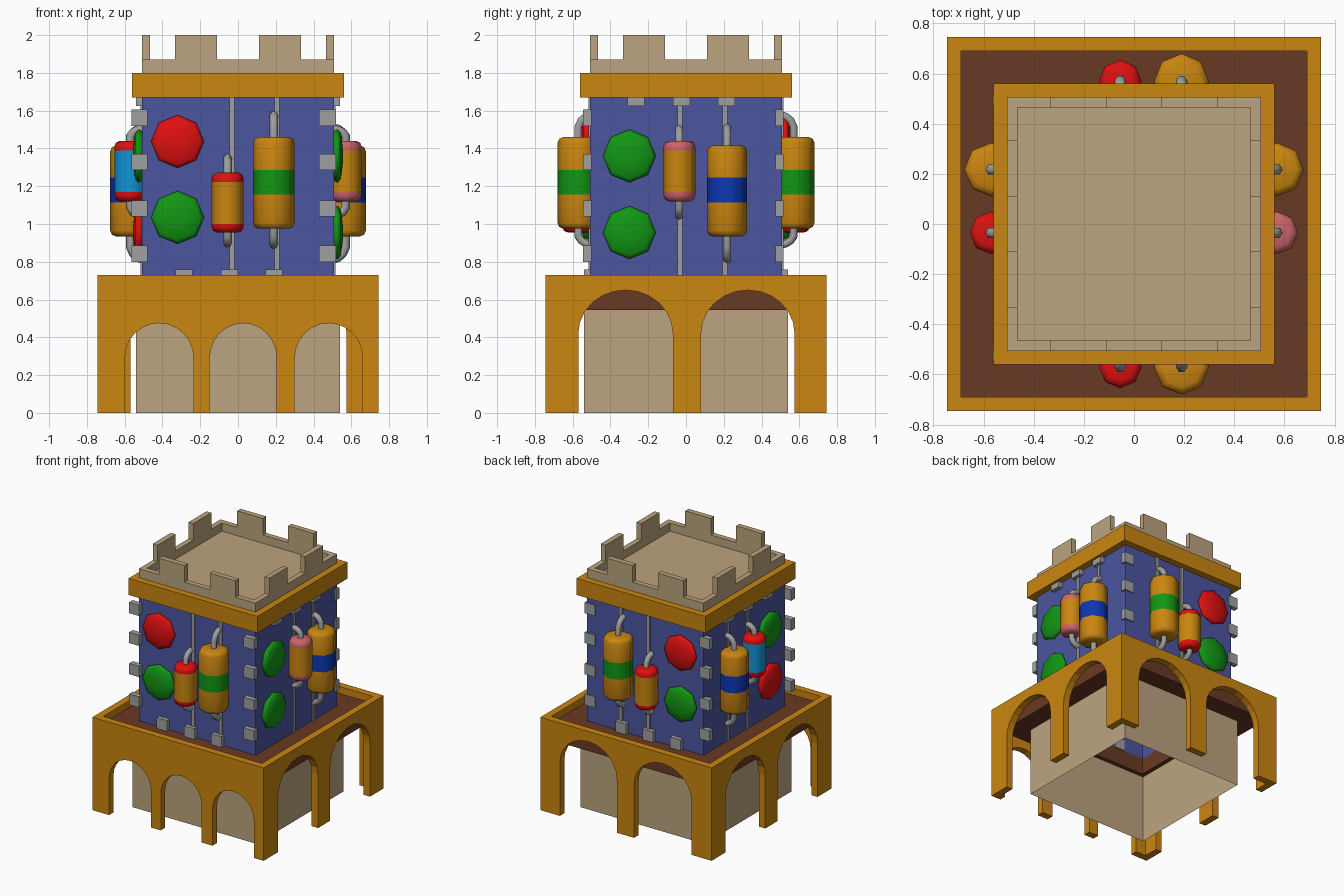
import bpy, bmesh, math

if "Cube" in bpy.data.objects:
    bpy.data.objects.remove(bpy.data.objects["Cube"])

COLOURS = {
    "orange": (.591, .238, .005), "tan": (.503, .371, .209), "wall_blue": (.072, .093, .352),
    "grey": (.35, .35, .35), "red": (.75, .005, .005), "green": (.006, .305, .007),
    "band_blue": (.004, .038, .456), "pink": (.61, .127, .141), "cyan": (.005, .305, .68),
    "brown": (.141, .041, .017)}
MATS = {}
for n, c in COLOURS.items():
    MATS[n] = bpy.data.materials.new(n)
    MATS[n].diffuse_color = (*c, 1)

# Each side maps (u along the side, distance outward, height) to world space
SIDES = {
    "front": lambda u, o, z: (u, -o, z), "back": lambda u, o, z: (u, o, z),
    "right": lambda u, o, z: (o, u, z), "left": lambda u, o, z: (-o, u, z)}


def finish(bm, name, mats, smooth=False):
    bmesh.ops.recalc_face_normals(bm, faces=bm.faces)
    me = bpy.data.meshes.new(name)
    if smooth:
        for f in bm.faces:
            f.smooth = True
    bm.to_mesh(me)
    bm.free()
    for m in mats:
        me.materials.append(MATS[m])
    ob = bpy.data.objects.new(name, me)
    bpy.context.collection.objects.link(ob)
    return ob


def add_box(bm, lo, hi):
    v = [bm.verts.new((x, y, z)) for z in (lo[2], hi[2])
         for x, y in ((lo[0], lo[1]), (hi[0], lo[1]), (hi[0], hi[1]), (lo[0], hi[1]))]
    bm.faces.new(v[:4])
    bm.faces.new(v[4:])
    for i in range(4):
        j = (i + 1) % 4
        bm.faces.new((v[i], v[j], v[4 + j], v[4 + i]))


def boxes(name, mat, items):
    bm = bmesh.new()
    for a, b in items:
        add_box(bm, [min(p) for p in zip(a, b)], [max(p) for p in zip(a, b)])
    return finish(bm, name, [mat])


def square_rings(name, mat, rings, closed):
    """Sweep square outlines (half width, z); closed joins last to first."""
    bm = bmesh.new()
    loops = [[bm.verts.new((sx * h, sy * h, z)) for sx, sy in ((-1, -1), (1, -1), (1, 1), (-1, 1))]
             for h, z in rings]
    for k in range(len(loops) if closed else len(loops) - 1):
        a, b = loops[k], loops[(k + 1) % len(loops)]
        for i in range(4):
            j = (i + 1) % 4
            bm.faces.new((a[i], a[j], b[j], b[i]))
    return finish(bm, name, [mat])


def frame(name, mat, out, inn, z0, z1):
    return square_rings(name, mat, [(out, z0), (out, z1), (inn, z1), (inn, z0)], True)


def lathe(name, mats, profile, place, pick=lambda h: 0, seg=8):
    """Turn (radius, height) rings; place maps (a, b, height) to world."""
    bm = bmesh.new()
    rings = [[bm.verts.new(place(r * math.cos(2 * math.pi * i / seg), r * math.sin(2 * math.pi * i / seg), h))
              for i in range(seg)] for r, h in profile]
    bm.faces.new(rings[0])
    bm.faces.new(rings[-1]).material_index = pick(profile[-1][1])
    bm.faces.ensure_lookup_table()
    bm.faces[0].material_index = pick(profile[0][1])
    for k in range(len(rings) - 1):
        for i in range(seg):
            j = (i + 1) % seg
            f = bm.faces.new((rings[k][i], rings[k][j], rings[k + 1][j], rings[k + 1][i]))
            f.material_index = pick((profile[k][1] + profile[k + 1][1]) / 2)
    return finish(bm, name, mats, True)


def barrel(name, side, u, r, z0, z1, b0, b1, ends, middle, pipe0, pipe1):
    S, out = SIDES[side], .57
    prof = [(r - .03, z0), (r - .009, z0 + .009), (r, z0 + .03), (r, b0), (r, b1),
            (r, z1 - .03), (r - .009, z1 - .009), (r - .03, z1)]
    lathe(name, [ends, middle], prof, lambda a, b, h: S(u + a, out + b, h),
          lambda h: 1 if b0 < h < b1 else 0)
    # curved pipes from both barrel ends into the wall
    for z, tip, part in ((z1 - .02, pipe1, "top"), (z0 + .02, pipe0, "bottom")):
        cu = bpy.data.curves.new(f"{name}_{part}_pipe", 'CURVE')
        cu.dimensions, cu.bevel_depth, cu.bevel_resolution, cu.use_fill_caps = '3D', .023, 1, True
        sp = cu.splines.new('POLY')
        d = tip - z
        pts = [(out, 0), (out, .5), (.555, .72), (.53, .86), (.495, .93)]
        sp.points.add(len(pts) - 1)
        for p, (o, t) in zip(sp.points, pts):
            p.co = (*S(u, o, z + d * t), 1)
        cu.materials.append(MATS["grey"])
        bpy.context.collection.objects.link(bpy.data.objects.new(cu.name, cu))


# Arcaded skirt: three arches in front, two on the other sides
def arcade(side, half, arches, spring, top):
    S = SIDES[side]
    pts = [(-half, .73), (-half, 0)]
    for a, b in arches:
        c, r = (a + b) / 2, (b - a) / 2
        pts += [(a, 0)]
        pts += [(c - r * math.cos(math.pi * i / 12), spring + (top - spring) * math.sin(math.pi * i / 12))
                for i in range(13)]
        pts += [(b, 0)]
    pts += [(half, 0), (half, .73)]
    bm = bmesh.new()
    inner = [bm.verts.new(S(u, .69, z)) for u, z in pts]
    outer = [bm.verts.new(S(u, .745, z)) for u, z in pts]
    bm.faces.new(inner)
    bm.faces.new(outer)
    for i in range(len(pts)):
        j = (i + 1) % len(pts)
        bm.faces.new((inner[i], inner[j], outer[j], outer[i]))
    finish(bm, side + "_arcade", ["orange"])


two = [(-.57, -.07), (.08, .575)]
arcade("front", .745, [(-.6, -.235), (-.15, .205), (.3, .66)], .29, .475)
arcade("back", .745, two, .42, .65)
arcade("right", .69, two, .42, .65)
arcade("left", .69, two, .42, .65)

# Open base, walkway, tower and battlements
square_rings("base_walls", "tan", [(.54, 0), (.54, .545)], False)
frame("walkway", "brown", .69, .507, .545, .675)
square_rings("tower_walls", "wall_blue", [(.507, .545), (.507, 1.67)], False)
boxes("cornice", "orange", [((-.56, -.56, 1.67), (.56, .56, 1.80))])
boxes("roof_floor", "tan", [((-.47, -.47, 1.79), (.47, .47, 1.805))])
frame("parapet", "tan", .507, .465, 1.80, 1.87)
boxes("merlons", "tan", [(S(s * .11, .465, 1.87), S(s * .333, .507, 2.0))
                         for S in SIDES.values() for s in (-1, 1)])

# Corner stones, edge rows and wall strips
stones = []
for x0, x1, y0, y1 in ((-.565, -.48, -.545, -.5), (.43, .52, -.545, -.5),
                       (-.565, -.48, .475, .515), (.43, .52, .475, .515)):
    stones += [((x0, y0, z), (x1, y1, z + .085)) for z in (.80, 1.04, 1.285, 1.52)]
boxes("corner_stones", "grey", stones)
boxes("edge_stones", "grey",
      [(SIDES[s](u, .5, z), SIDES[s](u + .09, .54, z + .085))
       for s, us, z in (("front", (-.33, -.09, .145), .675), ("back", (-.33, -.09, .145), .675),
                        ("right", (-.31, -.07, .17), 1.625), ("left", (-.31, -.07, .17), 1.625))
       for u in us])
boxes("wall_strips", "grey", [(S(u - .013, .5, .675), S(u + .013, .515, 1.67))
                              for S in SIDES.values() for u in (-.032, .207)])

# Barrels and round studs on each wall
for side in SIDES:
    S = SIDES[side]
    if side in ("front", "back"):
        u, studs = -.32, ((1.437, "red"), (1.035, "green"))
        barrel(side + "_small_barrel", side, -.055, .085, .955, 1.272, 1.0, 1.222, "red", "orange", .89, 1.36)
        barrel(side + "_large_barrel", side, .19, .11, .975, 1.46, 1.155, 1.285, "orange", "green", .88, 1.59)
    else:
        u, studs = -.30, ((1.36, "green"), (.955, "green" if side == "right" else "red"))
        ends, mid = ("pink", "orange") if side == "right" else ("red", "cyan")
        barrel(side + "_small_barrel", side, -.035, .085, 1.12, 1.44, 1.17, 1.39, ends, mid, 1.035, 1.51)
        barrel(side + "_large_barrel", side, .217, .107, .935, 1.415, 1.115, 1.245, "orange", "band_blue", .80, 1.52)
    for z, col in studs:
        lathe(f"{side}_{col}_stud_{int(z * 100)}", [col],
              [(.125, .5), (.14, .52), (.14, .53), (.12, .545), (.04, .555)],
              lambda a, b, h: S(u + a, h, z + b))

for m in bpy.data.materials:
    if m.users and not m.is_grease_pencil:
        m.use_nodes = True
        m.node_tree.nodes["Principled BSDF"].inputs["Base Color"].default_value = m.diffuse_color
